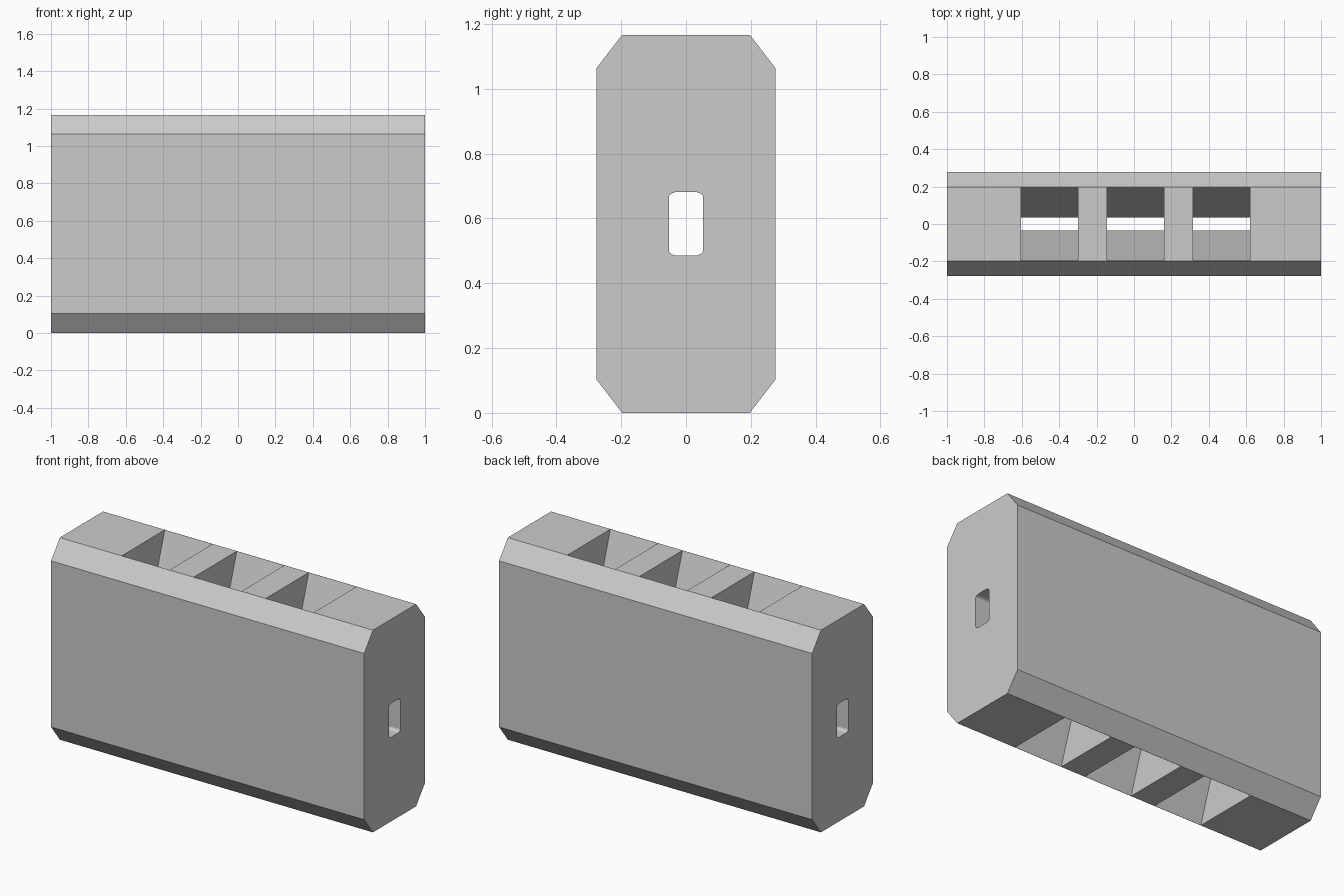
import bpy, bmesh

if "Cube" in bpy.data.objects:
    bpy.data.objects.remove(bpy.data.objects["Cube"])

grey = bpy.data.materials.new("plain grey")
grey.diffuse_color = (0.6, 0.6, 0.6, 1)
grey.use_nodes = True
grey.node_tree.nodes["Principled BSDF"].inputs["Base Color"].default_value = grey.diffuse_color


def extrude_x(name, profile, x0, x1):
    """Sweep a closed (y, z) profile along x."""
    bm = bmesh.new()
    face = bm.faces.new([bm.verts.new((x0, y, z)) for y, z in profile])
    res = bmesh.ops.extrude_face_region(bm, geom=[face])
    moved = [v for v in res["geom"] if isinstance(v, bmesh.types.BMVert)]
    bmesh.ops.translate(bm, vec=(x1 - x0, 0, 0), verts=moved)
    bmesh.ops.recalc_face_normals(bm, faces=bm.faces)
    mesh = bpy.data.meshes.new(name)
    bm.to_mesh(mesh)
    bm.free()
    mesh.materials.append(grey)
    ob = bpy.data.objects.new(name, mesh)
    bpy.context.collection.objects.link(ob)
    return ob


def mirrored(quarter, mid):
    """Complete a profile from its upper right quarter, listed top to side."""
    right = quarter + [(y, 2 * mid - z) for y, z in reversed(quarter)]
    return right + [(-y, z) for y, z in reversed(right)]


H = 1.167
MID = H / 2

# Long block with chamfered edges
block = extrude_x("block", mirrored([(0.197, H), (0.277, 1.063)], MID), -1, 1)

# Lengthwise slot with softened corners
slot = [(0.034, 0.681), (0.043, 0.678), (0.049, 0.674), (0.052, 0.669)]
cutters = [extrude_x("slot_cutter", mirrored(slot, MID), -1.1, 1.1)]

# Three pockets, tapering from the top and bottom into the slot
top = H + 0.01
half = 0.0335 + (0.196 - 0.0335) * (top - 0.68) / (H - 0.68)
for i in range(3):
    x = -0.605 + 0.46 * i
    cutters.append(extrude_x(f"pocket_cutter_{i + 1}",
                             mirrored([(half, top), (0.0335, 0.68)], MID), x, x + 0.305))

for c in cutters:
    c.hide_render = True
    c.hide_set(True)
    mod = block.modifiers.new(c.name, "BOOLEAN")
    mod.operation = "DIFFERENCE"
    mod.solver = "EXACT"
    mod.object = c
